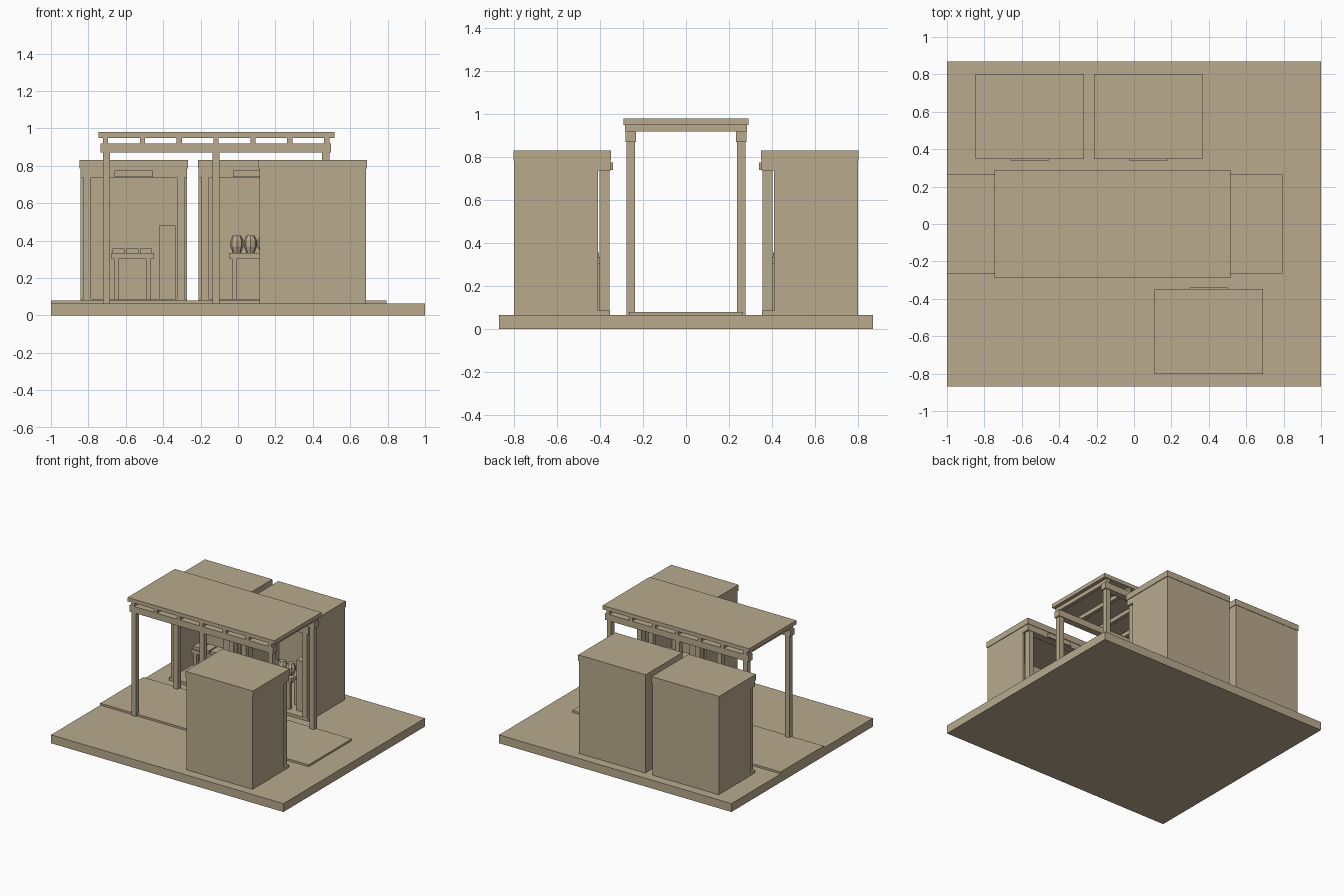
import bpy
from math import pi

cube = bpy.data.objects.get("Cube")
if cube:
    bpy.data.objects.remove(cube, do_unlink=True)

tan = bpy.data.materials.new("warm tan")
tan.use_nodes = True
TAN = (0.48, 0.40, 0.27, 1)
tan.diffuse_color = TAN
tan.node_tree.nodes["Principled BSDF"].inputs["Base Color"].default_value = TAN


def add(name, verts, faces):
    mesh = bpy.data.meshes.new(name)
    mesh.from_pydata(verts, [], faces)
    mesh.materials.append(tan)
    ob = bpy.data.objects.new(name, mesh)
    bpy.context.collection.objects.link(ob)
    return ob


def box(name, xs, ys, zs):
    """Box from its extent along each axis."""
    verts = [(x, y, z) for x in xs for y in ys for z in zs]
    faces = [(0, 1, 3, 2), (4, 6, 7, 5), (0, 4, 5, 1),
             (2, 3, 7, 6), (0, 2, 6, 4), (1, 5, 7, 3)]
    return add(name, verts, faces)


def jar(name, x, y, z):
    """Eight-sided pot turned from a profile."""
    bpy.ops.mesh.primitive_cylinder_add(vertices=8, radius=0.035, depth=0.03,
                                        location=(x, y, z + 0.05))
    belly = bpy.context.object
    belly.name = name
    belly.data.materials.append(tan)
    parts = [belly]
    for label, r1, r2, low, high in (("foot", 0.022, 0.035, 0, 0.035),
                                     ("neck", 0.035, 0.022, 0.065, 0.092)):
        bpy.ops.mesh.primitive_cone_add(vertices=8, radius1=r1, radius2=r2, depth=high - low,
                                        location=(x, y, z + (low + high) / 2))
        ob = bpy.context.object
        ob.name = name + "_" + label
        ob.data.materials.append(tan)
        parts.append(ob)
    return parts


def table(name, x):
    parts = [box(name + "_top", (x - 0.115, x + 0.115), (0.395, 0.52), (0.305, 0.335))]
    for lx in (x - 0.085, x + 0.085):
        for ly in (0.415, 0.50):
            parts.append(box(name + "_leg", (lx - 0.013, lx + 0.013),
                             (ly - 0.013, ly + 0.013), (0.085, 0.305)))
    return parts


def stall(name, cx, goods, turned=False):
    """Open-fronted booth facing -y, or +y when turned about the centre."""
    def b(part, x0, x1, ys, zs):
        return box(name + "_" + part, (cx + x0, cx + x1), ys, zs)

    parts = [
        b("floor", -0.285, 0.285, (0.353, 0.80), (0.06, 0.087)),
        b("back_wall", -0.285, 0.285, (0.785, 0.80), (0.087, 0.785)),
        b("roof", -0.29, 0.29, (0.348, 0.803), (0.785, 0.832)),
        b("lintel", -0.285, 0.285, (0.352, 0.41), (0.738, 0.785)),
        b("sign", -0.103, 0.103, (0.34, 0.352), (0.74, 0.776)),
        b("cabinet", 0.135, 0.222, (0.42, 0.52), (0.087, 0.48)),
    ]
    for side in (-1, 1):
        inner, edge, outer = side * 0.23, side * 0.27, side * 0.285
        parts.append(b("side_wall", min(edge, outer), max(edge, outer),
                       (0.41, 0.785), (0.087, 0.785)))
        parts.append(b("post", min(inner, edge), max(inner, edge),
                       (0.355, 0.402), (0.087, 0.738)))
    tx = cx - 0.008
    parts += table(name + "_table", tx)
    for i in (-1, 0, 1):
        gx = tx + i * 0.073
        if goods == "jars":
            parts += jar(name + "_jar", gx, 0.45, 0.335)
        else:
            parts.append(box(name + "_tray", (gx - 0.032, gx + 0.032),
                             (0.405, 0.50), (0.335, 0.357)))
    if turned:
        pivot = bpy.data.objects.new(name + "_pivot", None)
        bpy.context.collection.objects.link(pivot)
        pivot.hide_render = True
        pivot.rotation_euler.z = pi
        for ob in parts:
            ob.parent = pivot


# Ground and lane
box("ground_slab", (-1, 1), (-0.87, 0.87), (0, 0.065))
box("lane", (-1, 0.793), (-0.265, 0.265), (0.06, 0.08))

# Booths
stall("left_booth", -0.557, "trays")
stall("middle_booth", 0.075, "jars")
stall("front_booth", -0.40, "trays", turned=True)

# Canopy over the lane
box("canopy_roof", (-0.747, 0.515), (-0.29, 0.29), (0.95, 0.98))
for i in range(7):
    x = -0.708 + i * 0.197
    box("canopy_rafter", (x - 0.014, x + 0.014), (-0.283, 0.283), (0.92, 0.95))
for side in (-1, 1):
    y = side * 0.257
    box("canopy_beam", (-0.735, 0.498), (y - 0.025, y + 0.025), (0.87, 0.92))
    for x in (-0.704, -0.118, 0.469):
        box("canopy_post", (x - 0.019, x + 0.019), (y - 0.019, y + 0.019), (0.065, 0.87))
